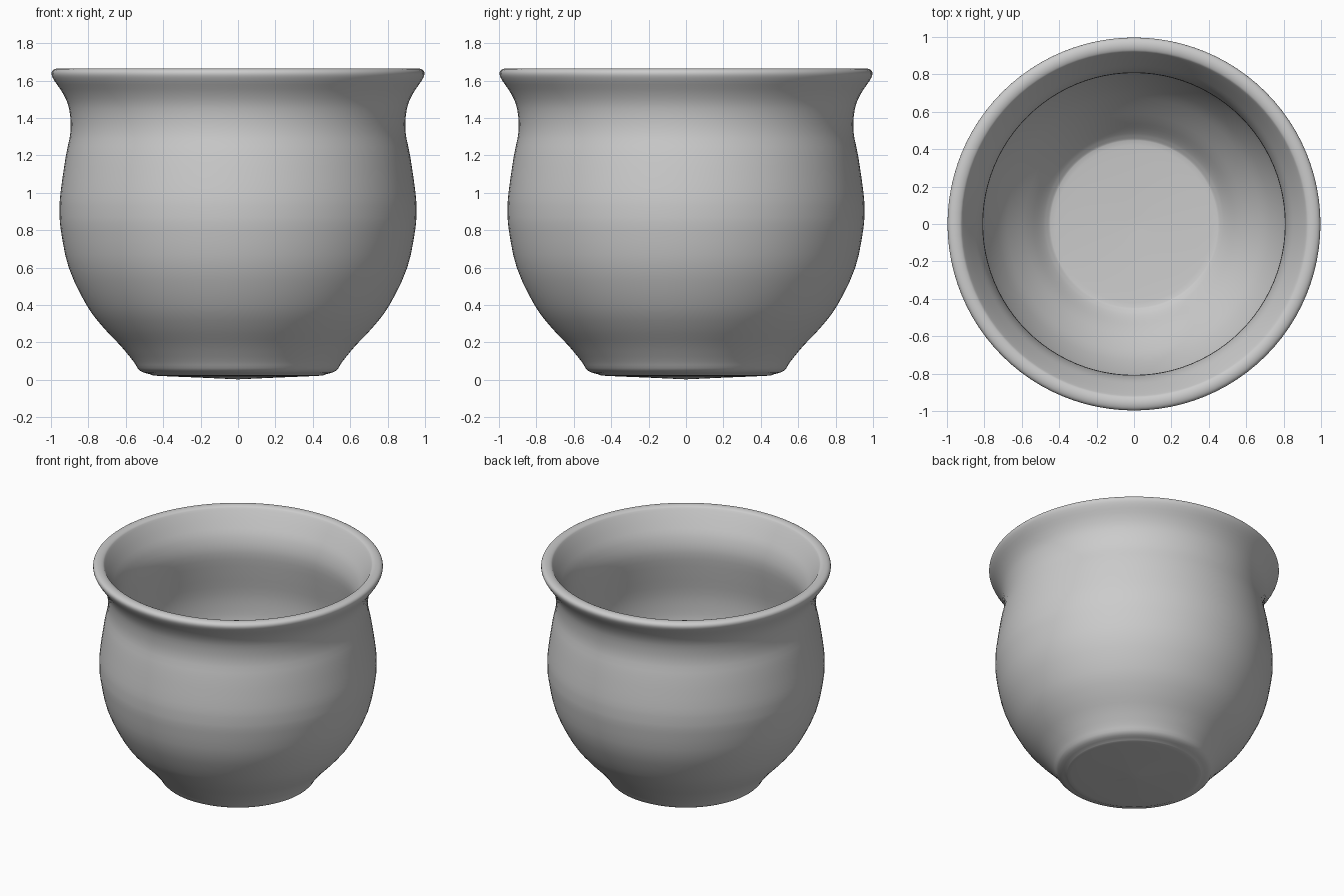
import bpy, bmesh, math

if "Cube" in bpy.data.objects:
    bpy.data.objects.remove(bpy.data.objects["Cube"])

SEGMENTS = 96

clay = bpy.data.materials.new("grey clay")
clay.diffuse_color = (0.6, 0.6, 0.6, 1)
clay.use_nodes = True
clay.node_tree.nodes["Principled BSDF"].inputs["Base Color"].default_value = clay.diffuse_color


def spline(pts, steps=3):
    """Smooth a (radius, height) profile through its points."""
    out = []
    for i in range(len(pts) - 1):
        a, b = pts[max(i - 1, 0)], pts[i]
        c, d = pts[i + 1], pts[min(i + 2, len(pts) - 1)]
        for s in range(steps):
            t = s / steps
            out.append(tuple(0.5 * (2 * q + (r - p) * t
                                    + (2 * p - 5 * q + 4 * r - w) * t * t
                                    + (3 * q - p - 3 * r + w) * t ** 3)
                             for p, q, r, w in zip(a, b, c, d)))
    return out + [pts[-1]]


def lathe(name, profile, material):
    """Spin a profile that starts and ends on the z axis."""
    bm = bmesh.new()
    rings = []
    for r, z in profile:
        if r < 1e-5:
            rings.append([bm.verts.new((0, 0, z))])
        else:
            rings.append([bm.verts.new((r * math.cos(k * math.tau / SEGMENTS),
                                        r * math.sin(k * math.tau / SEGMENTS), z))
                          for k in range(SEGMENTS)])
    for lo, hi in zip(rings, rings[1:]):
        for k in range(SEGMENTS):
            n = (k + 1) % SEGMENTS
            quad = [lo[k % len(lo)], lo[n % len(lo)], hi[n % len(hi)], hi[k % len(hi)]]
            bm.faces.new(list(dict.fromkeys(quad)))
    bmesh.ops.recalc_face_normals(bm, faces=bm.faces)
    mesh = bpy.data.meshes.new(name)
    bm.to_mesh(mesh)
    bm.free()
    mesh.materials.append(material)
    mesh.shade_smooth()
    obj = bpy.data.objects.new(name, mesh)
    bpy.context.collection.objects.link(obj)
    return obj


# slightly domed underside
base = [(0, 0.003), (0.2, 0.012), (0.43, 0.022)]
# bulging outside, narrow neck and flared lip
outside = [(0.47, 0.03), (0.525, 0.05), (0.56, 0.1), (0.63, 0.185), (0.72, 0.28),
           (0.81, 0.40), (0.905, 0.6), (0.947, 0.8), (0.954, 0.9), (0.949, 1.0),
           (0.92, 1.2), (0.895, 1.33), (0.903, 1.45), (0.935, 1.53), (0.982, 1.6)]
rim = [(0.997, 1.635), (0.988, 1.657), (0.96, 1.666), (0.93, 1.66), (0.913, 1.64)]
# inside wall following the outside, down to the floor
inside = [(0.865, 1.555), (0.825, 1.47), (0.807, 1.36), (0.83, 1.2), (0.86, 1.03),
          (0.866, 0.9), (0.857, 0.8), (0.815, 0.62), (0.73, 0.44), (0.65, 0.33),
          (0.56, 0.23), (0.5, 0.16), (0.46, 0.125), (0.42, 0.115)]
floor = [(0.2, 0.105), (0, 0.1)]

lathe("pot", spline(base + outside + rim + inside + floor), clay)
